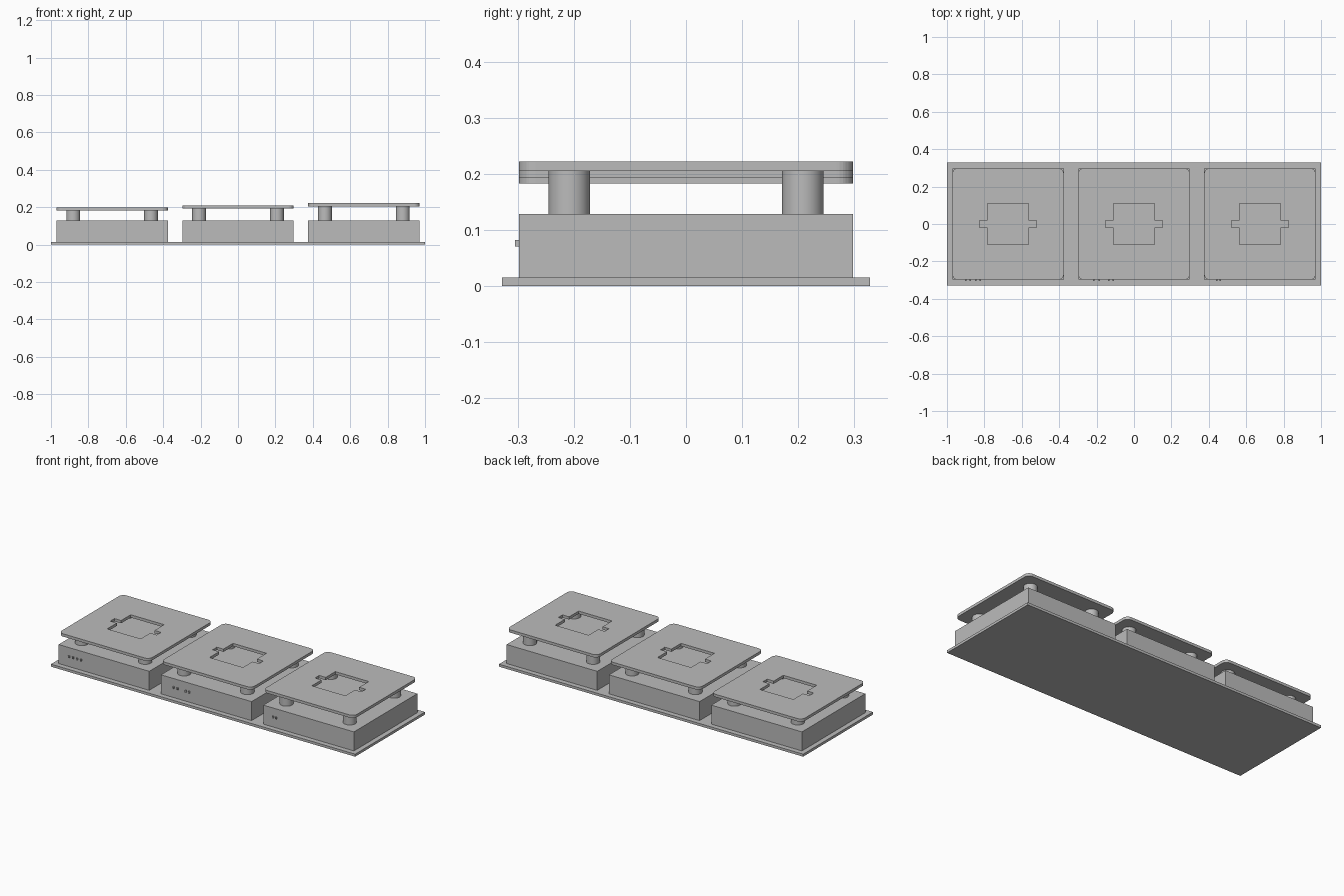
import bpy
import bmesh
import math
from mathutils import Matrix, Vector

if "Cube" in bpy.data.objects:
    bpy.data.objects.remove(bpy.data.objects["Cube"], do_unlink=True)

GREY = (0.5, 0.5, 0.5, 1.0)
grey = bpy.data.materials.new("plain_grey")
grey.use_nodes = True
grey.diffuse_color = GREY
bsdf = next(n for n in grey.node_tree.nodes if n.type == "BSDF_PRINCIPLED")
bsdf.inputs["Base Color"].default_value = GREY


def add_mesh(name, bm):
    mesh = bpy.data.meshes.new(name)
    bm.to_mesh(mesh)
    bm.free()
    mesh.materials.append(grey)
    obj = bpy.data.objects.new(name, mesh)
    bpy.context.collection.objects.link(obj)
    return obj


def box(name, low, high):
    low, high = Vector(low), Vector(high)
    bm = bmesh.new()
    place = Matrix.Translation((low + high) / 2) @ Matrix.Diagonal((*(high - low), 1))
    bmesh.ops.create_cube(bm, size=1, matrix=place)
    return add_mesh(name, bm)


def post(name, x, y, z0, z1, radius):
    bm = bmesh.new()
    bmesh.ops.create_cone(bm, cap_ends=True, segments=48, radius1=radius, radius2=radius,
                          depth=z1 - z0, matrix=Matrix.Translation((x, y, (z0 + z1) / 2)))
    for face in bm.faces:
        face.smooth = abs(face.normal.z) < 0.5
    for edge in bm.edges:
        edge.smooth = all(f.smooth for f in edge.link_faces)
    return add_mesh(name, bm)


def rounded_square(half, radius, steps=8):
    points = []
    for quarter, (sx, sy) in enumerate([(1, 1), (-1, 1), (-1, -1), (1, -1)]):
        for i in range(steps + 1):
            a = (quarter + i / steps) * math.pi / 2
            points.append((sx * (half - radius) + radius * math.cos(a),
                           sy * (half - radius) + radius * math.sin(a)))
    return points


def notched_square(half, reach, notch):
    # square opening with a narrow slot on its left and right edges
    side = [(half, -half), (half, -notch), (reach, -notch),
            (reach, notch), (half, notch), (half, half)]
    return side + [(-x, -y) for x, y in side]


def cut_plate(name, x, z0, z1, outlines):
    # filled curve: the second outline becomes a hole
    curve = bpy.data.curves.new(name, "CURVE")
    curve.dimensions = "2D"
    curve.fill_mode = "BOTH"
    curve.extrude = (z1 - z0) / 2
    curve.materials.append(grey)
    for points in outlines:
        spline = curve.splines.new("POLY")
        spline.points.add(len(points) - 1)
        spline.use_cyclic_u = True
        for p, (px, py) in zip(spline.points, points):
            p.co = (px, py, 0, 1)
    obj = bpy.data.objects.new(name, curve)
    obj.location = (x, 0, (z0 + z1) / 2)
    bpy.context.collection.objects.link(obj)
    bpy.ops.object.select_all(action="DESELECT")
    obj.select_set(True)
    bpy.context.view_layer.objects.active = obj
    bpy.ops.object.convert(target="MESH")
    bpy.ops.object.shade_flat()


# shared base
BASE_TOP, BLOCK_TOP, HALF = 0.015, 0.128, 0.298
box("base_plate", (-1, -0.328, 0), (1, 0.328, BASE_TOP))

# three stations with plates of rising height and raised front marks
stations = [
    ("right", -0.673, 0.183, [-0.90, -0.875, -0.847, -0.822]),
    ("middle", 0.0, 0.193, [-0.214, -0.187, -0.134, -0.111]),
    ("left", 0.673, 0.205, [0.442, 0.461]),
]
for side, x, plate_z, marks in stations:
    box(side + "_block", (x - HALF, -HALF, BASE_TOP), (x + HALF, HALF, BLOCK_TOP))
    for sx in (-1, 1):
        for sy in (-1, 1):
            name = f"{side}_{'front' if sy < 0 else 'back'}_post_{'a' if sx < 0 else 'b'}"
            post(name, x + sx * 0.208, sy * 0.208, BLOCK_TOP, plate_z, 0.037)
    cut_plate(side + "_top_plate", x, plate_z, plate_z + 0.0165,
              [rounded_square(HALF, 0.03), notched_square(0.11, 0.153, 0.02)])
    for i, mx in enumerate(marks):
        box(f"{side}_mark_{i + 1}", (mx - 0.004, -HALF - 0.007, 0.07),
            (mx + 0.004, -HALF, 0.082))
